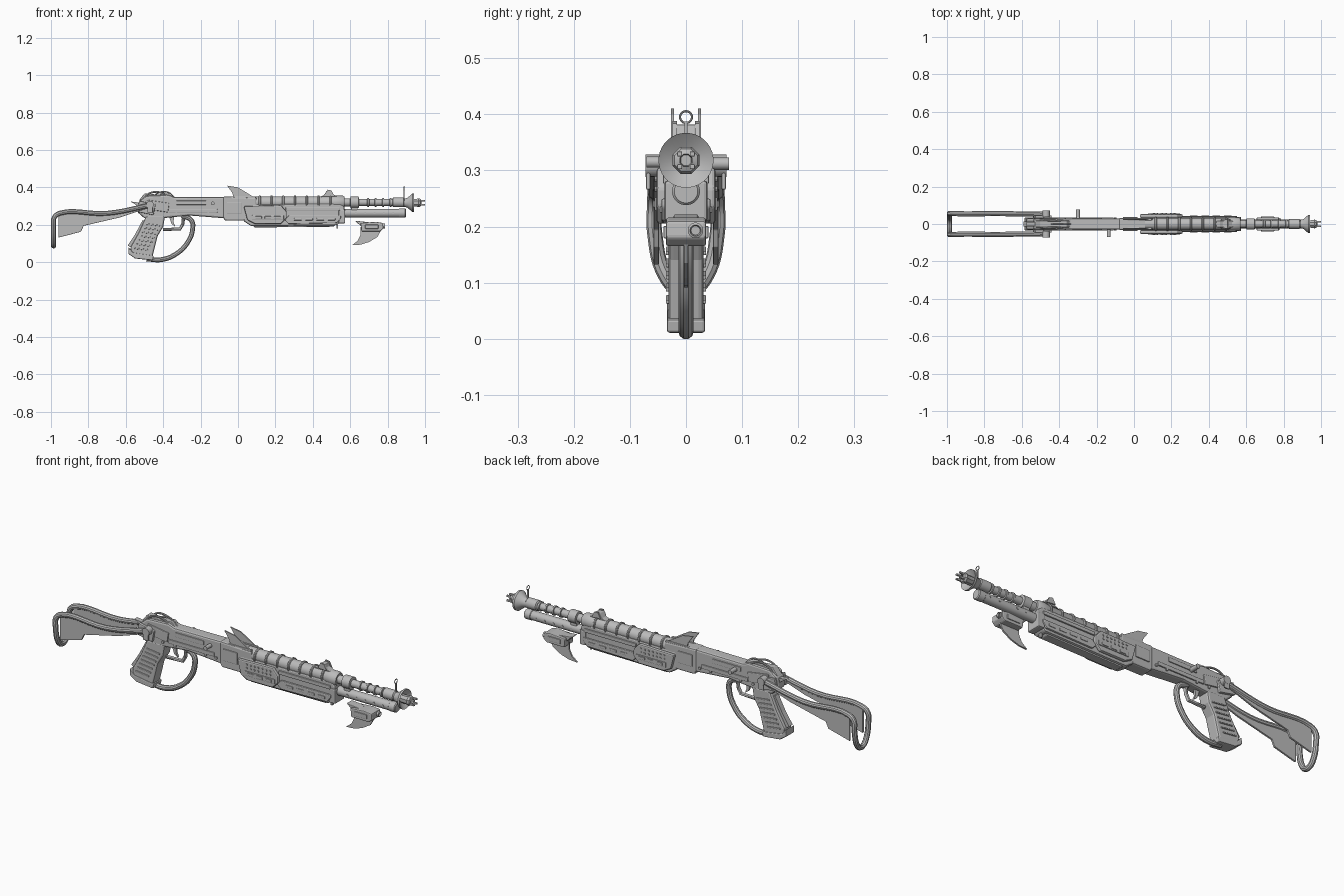
import bpy, bmesh, math
from mathutils import Matrix, Vector

old = bpy.data.objects.get("Cube")
if old:
    bpy.data.objects.remove(old, do_unlink=True)


def material(name, value):
    mat = bpy.data.materials.new(name)
    mat.use_nodes = True
    colour = (value, value, value, 1)
    mat.diffuse_color = colour
    mat.node_tree.nodes["Principled BSDF"].inputs["Base Color"].default_value = colour
    return mat


GREY = material("gunmetal grey", 0.5)
SIDES = (("right", -1), ("left", 1))


def finish(name, bm, bevel=0, smooth=False):
    bmesh.ops.recalc_face_normals(bm, faces=bm.faces)
    mesh = bpy.data.meshes.new(name)
    bm.to_mesh(mesh)
    bm.free()
    obj = bpy.data.objects.new(name, mesh)
    bpy.context.collection.objects.link(obj)
    mesh.materials.append(GREY)
    if bevel:
        mod = obj.modifiers.new("edge bevel", "BEVEL")
        mod.width, mod.segments, mod.limit_method = bevel, 2, "ANGLE"
    if smooth:
        smooth_shade(obj)
    return obj


def smooth_shade(obj):
    bpy.ops.object.select_all(action="DESELECT")
    obj.select_set(True)
    bpy.context.view_layer.objects.active = obj
    bpy.ops.object.shade_smooth_by_angle(angle=math.radians(35))


def prism(name, outline, half, y=0, bevel=0):
    """Side outline in x and z, extruded across y."""
    bm = bmesh.new()
    face = bm.faces.new([bm.verts.new((x, y - half, z)) for x, z in outline])
    grown = bmesh.ops.extrude_face_region(bm, geom=[face])["geom"]
    moved = [v for v in grown if isinstance(v, bmesh.types.BMVert)]
    bmesh.ops.translate(bm, verts=moved, vec=(0, 2 * half, 0))
    return finish(name, bm, bevel)


def box(name, centre, size, tilt=0, bevel=0):
    bm = bmesh.new()
    place = Matrix.Translation(centre) @ Matrix.Rotation(tilt, 4, "Y")
    bmesh.ops.create_cube(bm, size=1, matrix=place @ Matrix.Diagonal((*size, 1)))
    return finish(name, bm, bevel)


def lathe(name, profile, z, y=0, sides=24):
    """Turned part along x from (x, radius) pairs."""
    bm = bmesh.new()
    rings = []
    for x, r in profile:
        turn = [2 * math.pi * (i + 0.5) / sides for i in range(sides)]
        rings.append([bm.verts.new((x, y + r * math.cos(a), z + r * math.sin(a))) for a in turn])
    for a, b in zip(rings, rings[1:]):
        for i in range(sides):
            j = (i + 1) % sides
            bm.faces.new((a[i], a[j], b[j], b[i]))
    bm.faces.new(rings[0])
    bm.faces.new(rings[-1])
    return finish(name, bm, smooth=True)


def rod(name, centre, radius, length, sides=16):
    """Round pin across y."""
    bm = bmesh.new()
    place = Matrix.Translation(centre) @ Matrix.Rotation(math.pi / 2, 4, "X")
    bmesh.ops.create_cone(bm, cap_ends=True, segments=sides, radius1=radius,
                          radius2=radius, depth=length, matrix=place)
    return finish(name, bm, smooth=True)


def tube(name, points, radius, curved=True, closed=False):
    curve = bpy.data.curves.new(name, "CURVE")
    curve.dimensions, curve.bevel_depth, curve.bevel_resolution = "3D", radius, 3
    curve.use_fill_caps = True
    spline = curve.splines.new("BEZIER" if curved else "POLY")
    knots = spline.bezier_points if curved else spline.points
    knots.add(len(points) - 1)
    for knot, p in zip(knots, points):
        if curved:
            knot.co = p
            knot.handle_left_type = knot.handle_right_type = "AUTO"
        else:
            knot.co = (*p, 1)
    spline.use_cyclic_u = closed
    curve.resolution_u = 6
    obj = bpy.data.objects.new(name, curve)
    bpy.context.collection.objects.link(obj)
    curve.materials.append(GREY)
    bpy.ops.object.select_all(action="DESELECT")
    obj.select_set(True)
    bpy.context.view_layer.objects.active = obj
    bpy.ops.object.convert(target="MESH")
    smooth_shade(bpy.context.object)


# Folding stock: one bent frame with a plate on each arm
arm = [Vector(p) for p in ((-.47, .053, .305), (-.7, .055, .262), (-.95, .055, .263), (-.982, .056, .24),
                           (-.986, .056, .19), (-.986, .035, .11), (-.986, .014, .09))]
mirror = [Vector((p.x, -p.y, p.z)) for p in reversed(arm)]
tube("stock_frame", arm + mirror, .0135)
for side, s in SIDES:
    prism(side + "_stock_plate", [(-.96, .26), (-.96, .132), (-.84, .163), (-.825, .195), (-.63, .24),
                                  (-.48, .29), (-.48, .305), (-.7, .265)], .005, s * .053, .002)
    rod(side + "_stock_hinge", (-.47, s * .055, .308), .02, .034)
    box(side + "_hinge_lug", (-.47, s * .067, .288), (.03, .008, .045), bevel=.003)
    box(side + "_hinge_bracket", (-.49, s * .038, .29), (.09, .016, .06), .2, .004)

# Receiver
prism("receiver", [(-.54, .27), (-.53, .325), (-.49, .355), (-.37, .36), (-.34, .348), (-.07, .35),
                   (-.07, .235), (-.26, .25), (-.41, .235), (-.5, .235)], .03, bevel=.009)
prism("receiver_hump", [(-.53, .33), (-.5, .368), (-.43, .362), (-.36, .37), (-.34, .345)], .018, bevel=.004)
prism("tail_spike", [(-.575, .325), (-.5, .315), (-.52, .29)], .012)
rod("charging_handle", (-.3, .047, .312), .011, .06)
rod("bolt_release", (-.135, -.045, .315), .01, .05)
for side, s in SIDES:
    box(side + "_receiver_rail", (-.24, s * .031, .275), (.26, .01, .02), bevel=.003)
    box(side + "_receiver_slot", (-.25, s * .031, .318), (.16, .007, .022), bevel=.002)
    box(side + "_rear_panel", (-.43, s * .031, .3), (.12, .01, .05), .15, .004)
    tube(side + "_cable", [(-.51, s * .022, .33), (-.47, s * .02, .37), (-.4, s * .018, .368),
                           (-.36, s * .024, .335)], .005)
    for x in (-.4, -.33, -.16, -.1):
        rod(side + "_receiver_pin", (x, s * .031, .262), .007, .01, 10)
tube("cable_loop", [(-.45, 0, .355), (-.42, 0, .374), (-.37, 0, .372), (-.34, 0, .345)], .004)

# Pistol grip with ridges and butt cap
prism("grip", [(-.49, .25), (-.39, .25), (-.4, .19), (-.43, .14), (-.46, .02), (-.57, .045),
               (-.575, .08), (-.53, .16)], .031, bevel=.009)
prism("grip_cap", [(-.585, .08), (-.587, .045), (-.55, .02), (-.455, .01), (-.45, .035), (-.56, .052)], .034, bevel=.005)
for i in range(7):
    t = i / 6
    box("grip_ridge", (-.455 - .06 * t, 0, .2 - .13 * t), (.075, .072, .007), .12, .002)
prism("grip_backstrap", [(-.51, .225), (-.55, .15), (-.59, .09), (-.575, .08), (-.53, .15), (-.49, .22)], .014)

# Trigger and guards
tube("hand_guard", [(-.49, 0, .018), (-.41, 0, .014), (-.33, 0, .045), (-.27, 0, .105),
                    (-.243, 0, .175), (-.25, 0, .225), (-.3, 0, .248)], .0135)
tube("trigger_guard", [(-.4, 0, .175), (-.31, 0, .178), (-.295, 0, .205), (-.29, 0, .25)], .009, False)
prism("trigger", [(-.37, .25), (-.34, .25), (-.345, .215), (-.335, .19), (-.355, .205)], .006)

# Sight fins above the chamber block
prism("chamber_block", [(-.08, .24), (-.08, .352), (.1, .345), (.1, .24), (.03, .222), (-.07, .222)], .033, bevel=.008)
for side, s in SIDES:
    prism(side + "_sight_fin", [(-.058, .41), (0, .4), (.05, .37), (.105, .335), (-.02, .335),
                                (-.03, .37)], .003, s * .024)
    box(side + "_fin_base", (.03, s * .024, .34), (.13, .012, .025), bevel=.003)
    box(side + "_chamber_plate", (-.02, s * .034, .29), (.08, .008, .06), bevel=.003)

# Fore-end
prism("fore_end", [(.03, .31), (.03, .22), (.07, .193), (.53, .198), (.565, .23), (.57, .295), (.55, .315)], .034, bevel=.008)
prism("fore_end_keel", [(.06, .21), (.09, .186), (.51, .19), (.53, .21)], .022, bevel=.004)
box("fore_end_nose", (.555, 0, .245), (.035, .076, .075), bevel=.006)
box("sling_stud", (.53, 0, .19), (.008, .014, .02))
for side, s in SIDES:
    prism(side + "_swell", [(.03, .3), (.05, .225), (.09, .205), (.23, .205), (.26, .235),
                            (.26, .27), (.23, .305)], .0095, s * .043, .006)
    prism(side + "_front_swell", [(.25, .225), (.27, .205), (.53, .21), (.55, .235), (.55, .25),
                                  (.27, .25)], .006, s * .038, .004)
    box(side + "_long_rail", (.4, s * .036, .285), (.29, .01, .018), bevel=.003)
    box(side + "_window_frame", (.16, s * .053, .24), (.17, .006, .024), bevel=.002)
    for i in range(3):
        box(side + "_window_bar", (.11 + i * .05, s * .056, .24), (.035, .006, .013), bevel=.002)
    for i in range(7):
        for row in range(2):
            rod(side + "_rivet", (.085 + i * .022, s * .053, .267 + row * .018), .005, .006, 8)
    for i in range(4):
        box(side + "_grip_slot", (.32 + i * .06, s * .044, .23), (.04, .005, .012), bevel=.002)

# Upper shroud with ribs
lathe("shroud", [(.06, .032), (.5, .032), (.52, .036), (.56, .036), (.57, .03)], .32)
for i in range(7):
    x = .11 + i * .063
    lathe("shroud_rib", [(x, .034), (x + .003, .038), (x + .009, .038), (x + .012, .034)], .32)
prism("mid_sight", [(.44, .35), (.46, .36), (.475, .382), (.5, .382), (.505, .365), (.53, .352)], .018, bevel=.003)
for side, s in SIDES:
    prism(side + "_mid_sight_ear", [(.465, .36), (.48, .388), (.5, .384), (.515, .355)], .004, s * .02)

# Barrel, magazine tube and flared muzzle
lathe("barrel", [(.5, .021), (.6, .021), (.602, .031), (.645, .031), (.647, .019), (.9, .018)], .32)
for i in range(4):
    x = .69 + i * .04
    lathe("barrel_ring", [(x, .018), (x + .002, .024), (x + .01, .024), (x + .012, .018)], .32)
lathe("barrel_collar", [(.825, .02), (.83, .026), (.885, .026), (.89, .02)], .32)
lathe("magazine_tube", [(.54, .023), (.86, .023), (.862, .025), (.893, .025), (.897, .021)], .263)
for side, s in SIDES:
    for i in range(5):
        rod(side + "_magazine_dimple", (.63 + i * .05, s * .022, .263), .006, .004, 8)
box("tube_clamp", (.622, 0, .29), (.035, .03, .05), bevel=.004)
lathe("muzzle_flare", [(.885, .021), (.905, .026), (.932, .049), (.942, .049), (.938, .044),
                       (.925, .024), (.92, .015)], .318, sides=32)
lathe("muzzle_choke", [(.9, .02), (.955, .022), (.965, .026), (.975, .022), (.98, .012), (.965, .01)], .318, sides=8)
for i in range(4):
    a = math.pi * (i / 2 + .25)
    box("muzzle_prong", (.98, .016 * math.cos(a), .318 + .016 * math.sin(a)), (.04, .009, .009), bevel=.002)

# Front ring sight
box("front_sight_post", (.888, 0, .362), (.006, .005, .05))
ring = [2 * math.pi * i / 8 for i in range(8)]
tube("front_sight_ring", [(.888, .0105 * math.cos(a), .395 + .0105 * math.sin(a)) for a in ring], .002, closed=True)

# Hanging lamp with blade
prism("lamp_body", [(.655, .21), (.66, .165), (.76, .165), (.778, .18), (.775, .21), (.74, .216)], .036, bevel=.005)
prism("lamp_mount", [(.625, .222), (.7, .214), (.7, .195), (.66, .19)], .022, bevel=.003)
lathe("lamp_lens", [(.74, .014), (.785, .014), (.787, .01), (.778, .008)], .193, .017, 16)
for side, s in SIDES:
    box(side + "_lamp_plate", (.715, s * .037, .19), (.07, .006, .022), bevel=.002)
prism("blade", [(.655, .19), (.765, .17), (.745, .135), (.7, .108), (.655, .094), (.61, .091),
                (.64, .115), (.655, .145)], .004)
